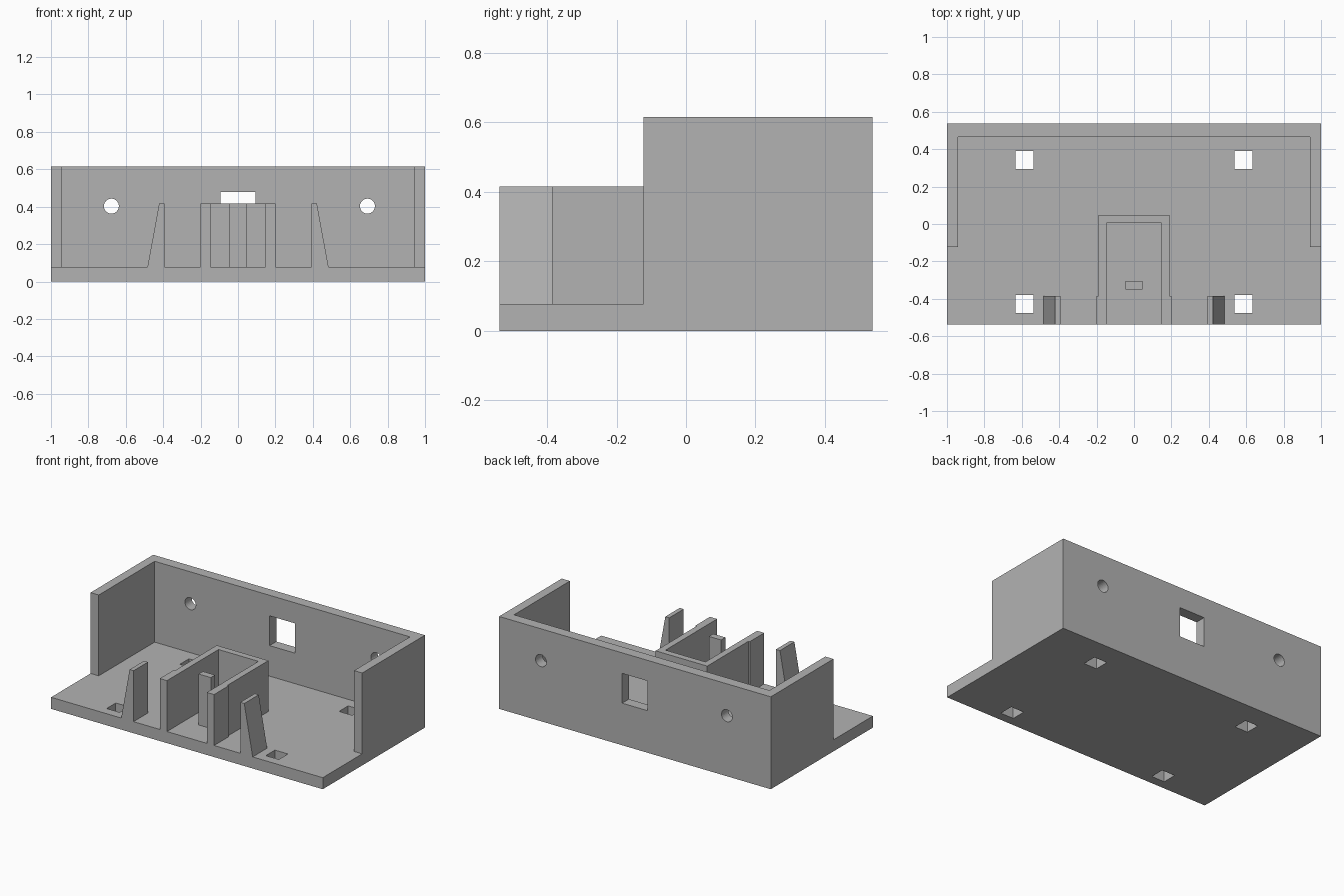
import bpy
import bmesh
from mathutils import Matrix, Vector

if "Cube" in bpy.data.objects:
    bpy.data.objects.remove(bpy.data.objects["Cube"], do_unlink=True)

# Overall sizes
DEPTH = 0.537
FLOOR = 0.077
WALL_TOP = 0.615
CLIP_TOP = 0.416
CLIP_BACK = -0.385

grey = bpy.data.materials.new("plain grey")
grey.use_nodes = True
colour = (0.45, 0.45, 0.45, 1)
grey.diffuse_color = colour
grey.node_tree.nodes["Principled BSDF"].inputs["Base Color"].default_value = colour


def prism(name, outline, start, depth):
    """Solid made by sweeping an outline of 3D points along a vector."""
    bm = bmesh.new()
    face = bm.faces.new([bm.verts.new(p) for p in outline])
    swept = bmesh.ops.extrude_face_region(bm, geom=[face])["geom"]
    verts = [v for v in swept if isinstance(v, bmesh.types.BMVert)]
    bmesh.ops.translate(bm, verts=verts, vec=Vector(depth))
    bmesh.ops.translate(bm, verts=bm.verts, vec=Vector(start))
    bmesh.ops.recalc_face_normals(bm, faces=bm.faces)
    mesh = bpy.data.meshes.new(name)
    bm.to_mesh(mesh)
    bm.free()
    mesh.materials.append(grey)
    obj = bpy.data.objects.new(name, mesh)
    bpy.context.collection.objects.link(obj)
    return obj


def plan(name, points, z0, z1):
    return prism(name, [(x, y, 0) for x, y in points], (0, 0, z0), (0, 0, z1 - z0))


def box(name, x0, x1, y0, y1, z0, z1):
    return plan(name, [(x0, y0), (x1, y0), (x1, y1), (x0, y1)], z0, z1)


def mirrored(half):
    """Complete a right-to-left symmetric plan outline."""
    return half + [(-x, y) for x, y in reversed(half)]


def round_cutter(name, x, y, z, radius):
    bm = bmesh.new()
    turn = Matrix.Translation((x, y, z)) @ Matrix.Rotation(1.5708, 4, "X")
    bmesh.ops.create_cone(bm, cap_ends=True, segments=32, radius1=radius,
                          radius2=radius, depth=0.3, matrix=turn)
    mesh = bpy.data.meshes.new(name)
    bm.to_mesh(mesh)
    bm.free()
    mesh.materials.append(grey)
    obj = bpy.data.objects.new(name, mesh)
    bpy.context.collection.objects.link(obj)
    return obj


def cut(target, cutters):
    for cutter in cutters:
        mod = target.modifiers.new("opening", "BOOLEAN")
        mod.operation = "DIFFERENCE"
        mod.solver = "EXACT"
        mod.object = cutter
        bpy.context.view_layer.objects.active = target
        bpy.ops.object.modifier_apply(modifier=mod.name)
        bpy.data.objects.remove(cutter, do_unlink=True)


# Floor plate with four square mounting holes
floor = box("floor_plate", -1, 1, -DEPTH, DEPTH, 0, FLOOR)
h = 0.048
cut(floor, [box("hole_cutter", x - h, x + h, y - h, y + h, -0.1, 0.2)
            for x in (-0.586, 0.586) for y in (-0.428, 0.342)])

# Back and side walls with a window and two round holes
walls = plan("outer_walls", mirrored([(-0.94, 0.466), (-0.94, -0.122),
                                      (-1, -0.122), (-1, DEPTH)]), FLOOR, WALL_TOP)
cut(walls, [box("window_cutter", -0.094, 0.094, 0.4, 0.7, 0.28, 0.478),
            round_cutter("left_hole_cutter", 0.692, 0.5, 0.403, 0.04),
            round_cutter("right_hole_cutter", -0.677, 0.5, 0.403, 0.04)])

# U-shaped holder, a little thicker at its front ends
plan("centre_holder", mirrored([(-0.147, 0.005), (-0.147, -DEPTH), (-0.2, -DEPTH),
                                (-0.2, CLIP_BACK), (-0.19, CLIP_BACK),
                                (-0.19, 0.048)]), FLOOR, CLIP_TOP)
box("centre_post", -0.045, 0.045, -0.35, -0.305, FLOOR, CLIP_TOP)

# Tapered side fins
for side, name in ((1, "left_fin"), (-1, "right_fin")):
    outline = [(0.393, FLOOR), (0.484, FLOOR), (0.422, CLIP_TOP), (0.393, CLIP_TOP)]
    prism(name, [(side * x, 0, z) for x, z in outline],
          (0, -DEPTH, 0), (0, CLIP_BACK + DEPTH, 0))
